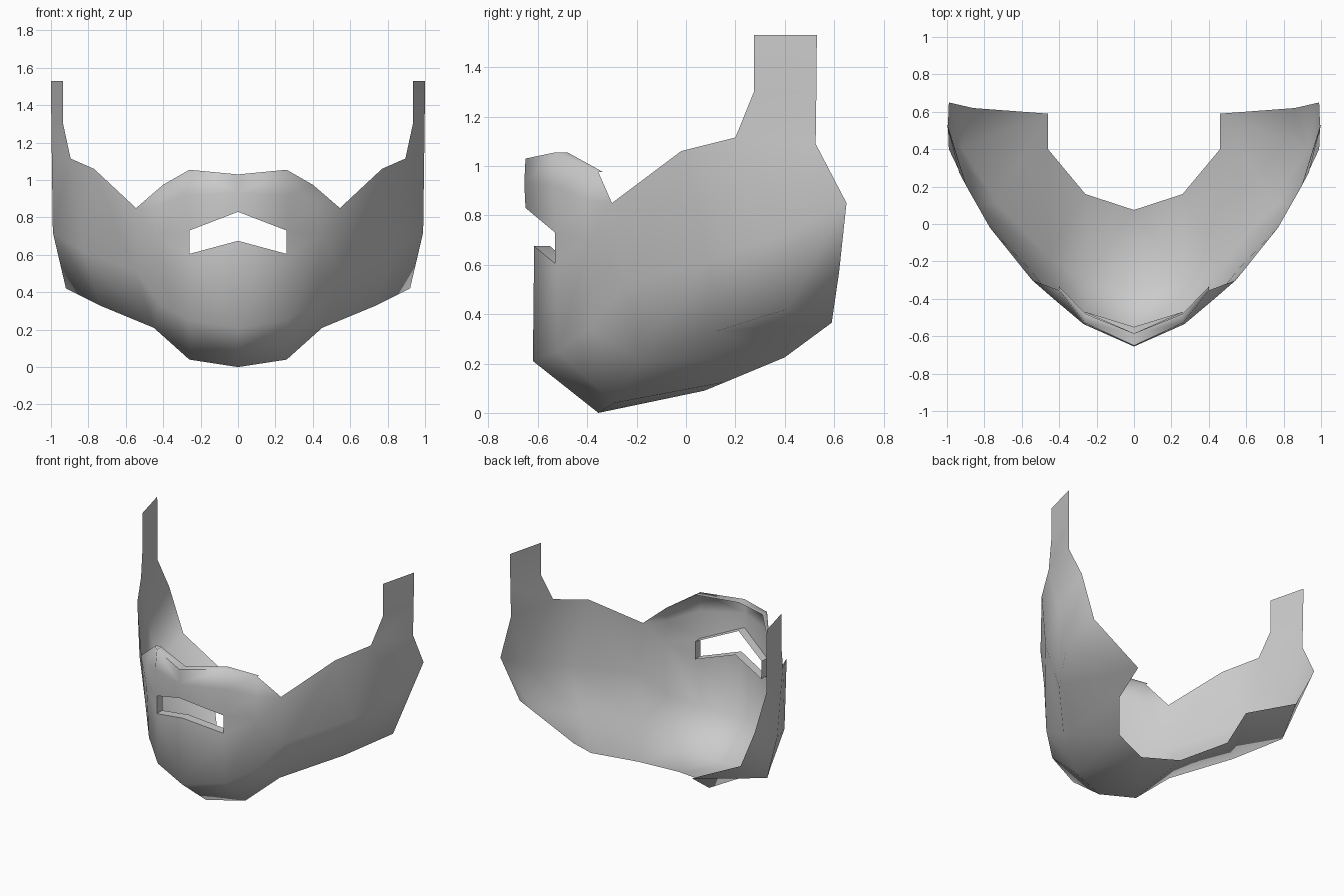
import bpy, bmesh, math
from mathutils import Vector

if "Cube" in bpy.data.objects:
    bpy.data.objects.remove(bpy.data.objects["Cube"])

bm = bmesh.new()


def row(*pts):
    return [bm.verts.new(p) for p in pts]


def strip(a, b):
    """Fill the band between two rows of equal length."""
    for i in range(len(a) - 1):
        bm.faces.new((a[i], a[i + 1], b[i + 1], b[i]))


def rim(edge, depth):
    """Fold an edge straight back to give it thickness."""
    back = [bm.verts.new(v.co + Vector((0, d, 0))) for v, d in zip(edge, depth)]
    strip(back, edge)
    return back


# Right half, every row running from the centre line to the ear
neck = row((0, .075, .09), (.26, .16, .125), (.46, .40, .225), (.46, .59, .365), (.86, .62, .57))
jaw = row((0, -.355, 0), (.26, -.29, .04), (.45, -.18, .21), (.74, .12, .33), (.92, .41, .42))
chin = row((0, -.62, .21), (.26, -.52, .25), (.42, -.39, .34))
cheek = row((.55, -.25, .52), (.83, .09, .62), (.99, .40, .72))
cheek_top = row((.545, -.30, .85), (.77, -.02, 1.06), (.895, .20, 1.115))
ear = row((.99, .65, .85))[0]

# Mouth opening and moustache
lower_lip = row((0, -.615, .675), (.26, -.53, .605))
upper_lip = row((0, -.65, .83), (.26, -.53, .73))
corner = row((.44, -.39, .70))[0]
bulge = row((0, -.655, .93), (.27, -.535, .92), (.43, -.40, .86))
top = row((0, -.65, 1.03), (.26, -.53, 1.055), (.40, -.355, .975))

# Sideburn strap
strap_front = [cheek_top[2]] + row((.935, .275, 1.30), (.935, .275, 1.53))
strap_back = row((.995, .525, 1.09), (.998, .528, 1.30), (1.0, .53, 1.53))

# Main surfaces
strip(neck, jaw)
strip(jaw[:3], chin)
strip(jaw[2:], cheek)
strip(cheek, cheek_top)
strip(chin, lower_lip + [corner])
strip(upper_lip + [corner], bulge)
strip(bulge, top)
strip(strap_front, strap_back)

# Joins between chin, cheek, mouth corner and ear
for f in ((lower_lip[1], corner, upper_lip[1]),
          (jaw[2], cheek[0], chin[2]),
          (chin[2], cheek[0], corner),
          (corner, cheek[0], cheek_top[0]),
          (corner, cheek_top[0], bulge[2]),
          (bulge[2], cheek_top[0], top[2]),
          (jaw[4], neck[4], ear, cheek[2]),
          (cheek[2], ear, strap_back[0], cheek_top[2])):
    bm.faces.new(f)

# Folded rims around the mouth and along the moustache
low_back = rim(lower_lip, (.065, .06))
up_back = rim(upper_lip, (.065, .06))
bm.faces.new((lower_lip[1], upper_lip[1], up_back[1], low_back[1]))
rim(top, (.065, .05, .02))

bmesh.ops.recalc_face_normals(bm, faces=bm.faces)
bm.faces.ensure_lookup_table()
if bm.faces[0].normal.z > 0:
    bmesh.ops.reverse_faces(bm, faces=bm.faces)

mesh = bpy.data.meshes.new("beard")
bm.to_mesh(mesh)
bm.free()
beard = bpy.data.objects.new("beard", mesh)
bpy.context.collection.objects.link(beard)

grey = bpy.data.materials.new("light_grey")
grey.diffuse_color = (.6, .6, .6, 1)
grey.use_nodes = True
grey.node_tree.nodes["Principled BSDF"].inputs["Base Color"].default_value = grey.diffuse_color
mesh.materials.append(grey)

# Mirror to the left half and shade smooth
mirror = beard.modifiers.new("mirror", 'MIRROR')
mirror.use_clip = True
mirror.merge_threshold = .001
bpy.context.view_layer.objects.active = beard
beard.select_set(True)
bpy.ops.object.modifier_apply(modifier="mirror")
bpy.ops.object.shade_smooth_by_angle(angle=math.radians(65))
